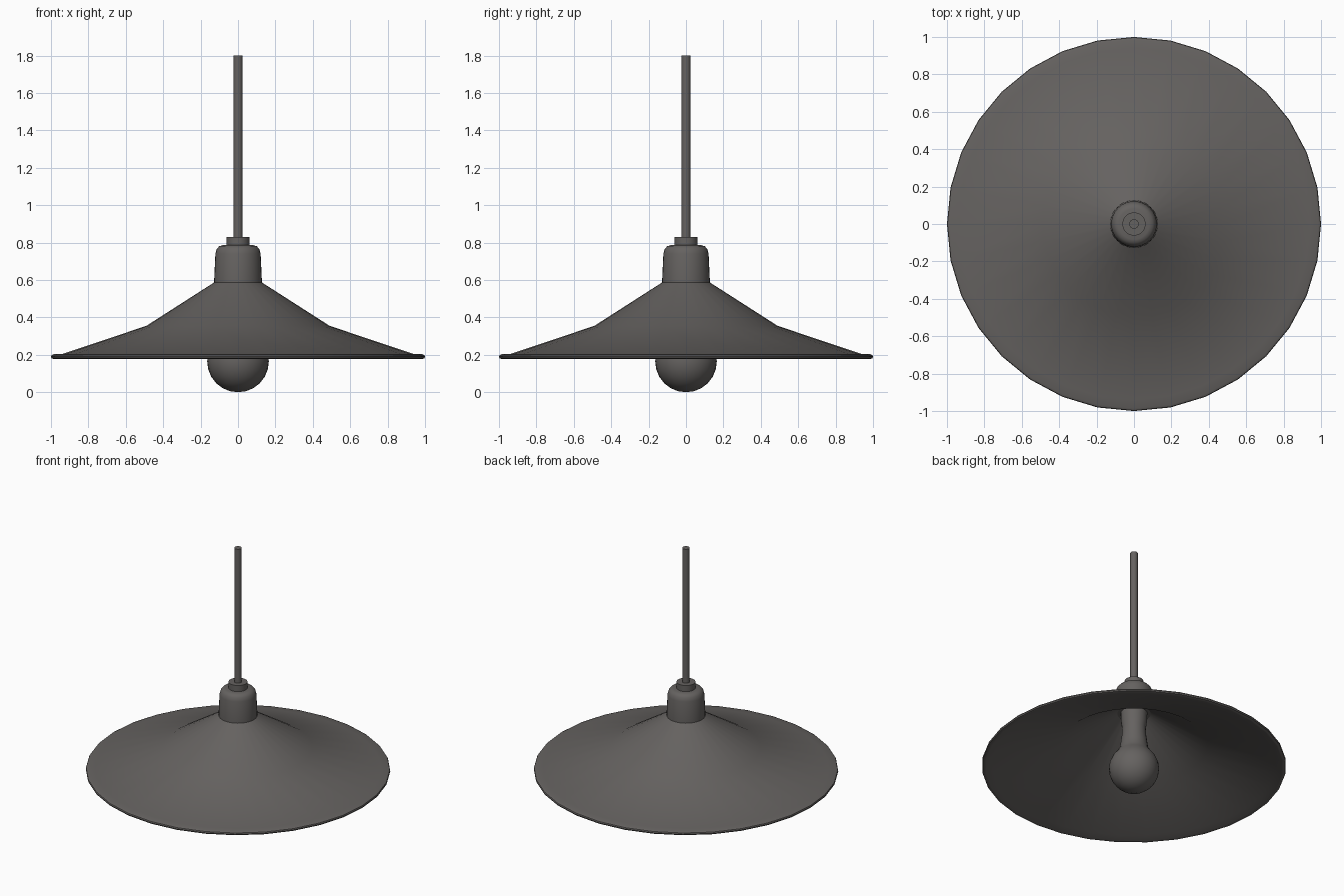
import bpy, bmesh, math

if "Cube" in bpy.data.objects:
    bpy.data.objects.remove(bpy.data.objects["Cube"])

metal = bpy.data.materials.new("dark warm grey")
metal.diffuse_color = (0.13, 0.122, 0.117, 1)
metal.use_nodes = True
metal.node_tree.nodes["Principled BSDF"].inputs["Base Color"].default_value = metal.diffuse_color


def lathe(name, profile, sides, closed=False):
    """Spin (radius, z) points round the z axis; radius 0 makes a pole."""
    bm = bmesh.new()
    rings = []
    for r, z in profile:
        if r == 0:
            rings.append([bm.verts.new((0, 0, z))] * sides)
        else:
            rings.append([bm.verts.new((r * math.cos(math.tau * i / sides),
                                        r * math.sin(math.tau * i / sides), z))
                          for i in range(sides)])
    pairs = list(zip(rings, rings[1:]))
    if closed:
        pairs.append((rings[-1], rings[0]))
    for a, b in pairs:
        for i in range(sides):
            j = (i + 1) % sides
            bm.faces.new(list(dict.fromkeys((a[i], a[j], b[j], b[i]))))
    bmesh.ops.recalc_face_normals(bm, faces=bm.faces)
    mesh = bpy.data.meshes.new(name)
    bm.to_mesh(mesh)
    bm.free()
    mesh.materials.append(metal)
    ob = bpy.data.objects.new(name, mesh)
    bpy.context.collection.objects.link(ob)
    bpy.context.view_layer.objects.active = ob
    ob.select_set(True)
    bpy.ops.object.shade_smooth_by_angle(angle=math.radians(35))
    ob.select_set(False)
    return ob


# wide two-slope shade: outer skin, rolled rim, inner skin
lathe("shade", [(0.115, 0.595), (0.49, 0.355), (0.94, 0.204), (0.985, 0.204),
                (0.997, 0.198), (1.0, 0.19), (0.997, 0.182), (0.985, 0.178),
                (0.975, 0.180), (0.93, 0.195), (0.485, 0.343), (0.11, 0.583)],
      32, closed=True)

# rounded cap over the top of the shade
lathe("cap", [(0, 0.585), (0.127, 0.585), (0.127, 0.61), (0.121, 0.74),
              (0.114, 0.766), (0.10, 0.781), (0.082, 0.786), (0, 0.786)], 32)

# collar and hanging rod
lathe("collar", [(0, 0.78), (0.062, 0.78), (0.062, 0.83), (0, 0.83)], 24)
lathe("rod", [(0, 0.82), (0.025, 0.82), (0.025, 1.8), (0, 1.8)], 16)

# bulb: globe with a waisted neck
R = 0.165
globe = [(R * math.sin(a), R - R * math.cos(a))
         for a in (math.radians(15 * k) for k in range(1, 10))]
lathe("bulb", [(0, 0)] + globe + [(0.095, 0.315), (0.088, 0.36), (0.08, 0.42),
      (0.078, 0.47), (0.085, 0.52), (0.088, 0.59), (0, 0.59)], 24)
